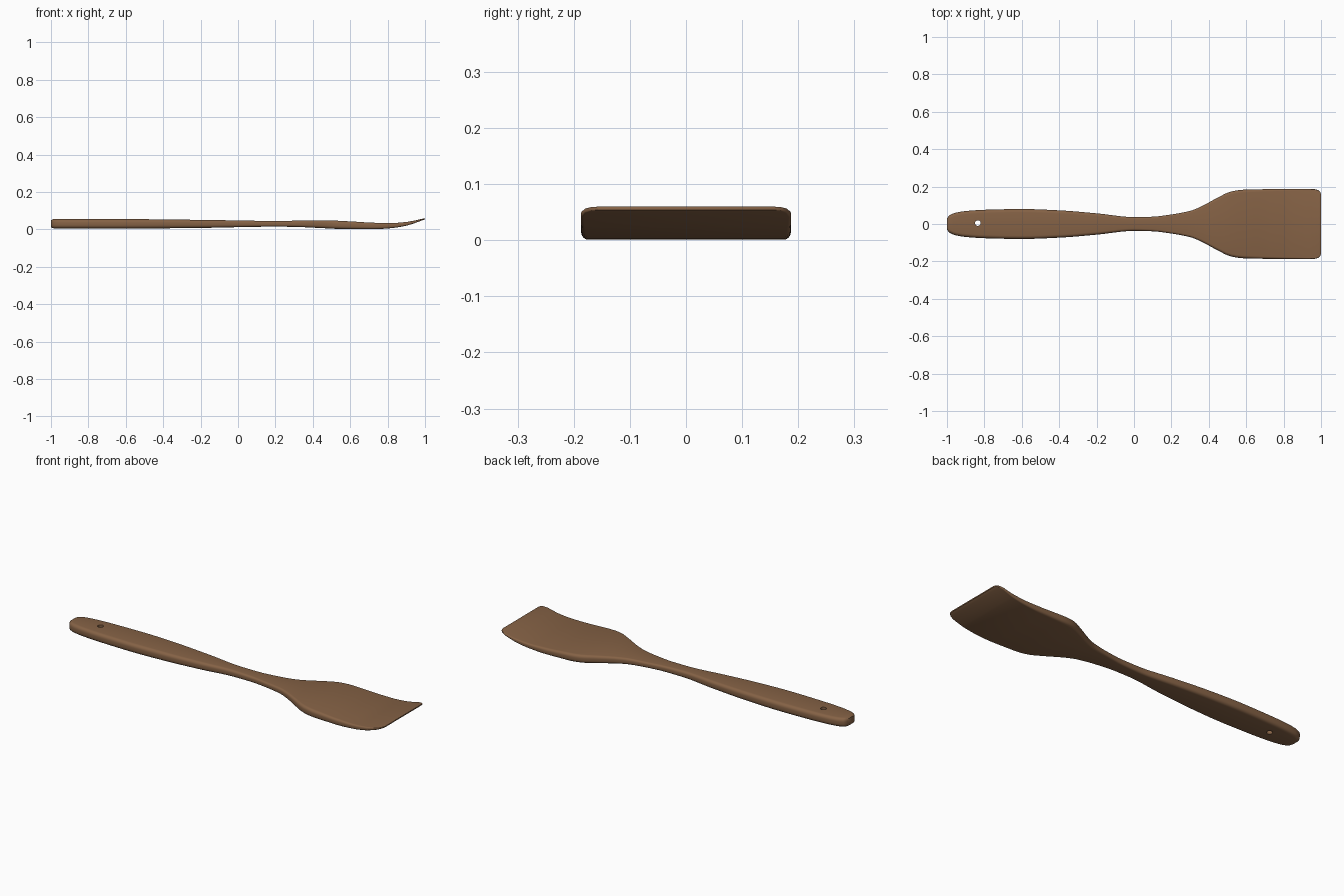
import bpy, bmesh, math

if "Cube" in bpy.data.objects:
    bpy.data.objects.remove(bpy.data.objects["Cube"])

# Outline half-widths along the length (x, half width)
WIDTH = [(-1, .03), (-.99, .044), (-.965, .057), (-.92, .067), (-.8, .076), (-.6, .08),
         (-.4, .073), (-.2, .057), (0, .037), (.1, .039), (.2, .051), (.3, .07), (.36, .094),
         (.44, .137), (.52, .174), (.58, .183), (.8, .187), (.965, .187), (.985, .181),
         (.996, .171), (1, .158)]
# Side profile (x, underside z, top z)
SIDE = [(-1, .012, .05), (-.985, .006, .055), (-.6, .005, .055), (-.2, .008, .051),
        (0, .012, .048), (.2, .015, .045), (.32, .013, .047), (.45, .007, .049),
        (.6, .001, .043), (.72, .001, .036), (.82, .007, .034), (.9, .02, .04), (1, .054, .06)]


def sample(table, x, col):
    """Smooth monotone-ish cubic interpolation of a table column."""
    n = len(table)
    i = 0
    while i < n - 2 and x > table[i + 1][0]:
        i += 1

    def slope(k):
        if k in (0, n - 1):
            a, b = (0, 1) if k == 0 else (n - 2, n - 1)
            return (table[b][col] - table[a][col]) / (table[b][0] - table[a][0])
        s0 = (table[k][col] - table[k-1][col]) / (table[k][0] - table[k-1][0])
        s1 = (table[k+1][col] - table[k][col]) / (table[k+1][0] - table[k][0])
        return 0 if s0 * s1 <= 0 else 2 * s0 * s1 / (s0 + s1)

    h = table[i + 1][0] - table[i][0]
    t = (x - table[i][0]) / h
    return ((2*t**3 - 3*t*t + 1) * table[i][col] + (t**3 - 2*t*t + t) * h * slope(i)
            + (3*t*t - 2*t**3) * table[i+1][col] + (t**3 - t*t) * h * slope(i + 1))


def section(x):
    """Rounded-rectangle cross-section at x."""
    w, lo, hi = sample(WIDTH, x, 1), sample(SIDE, x, 1), sample(SIDE, x, 2)
    r = (hi - lo) * .36
    pts = []
    for k, (sy, sz) in enumerate([(1, 1), (-1, 1), (-1, -1), (1, -1)]):
        cy = sy * (w - r)
        cz = hi - r if sz > 0 else lo + r
        for j in range(5):
            a = math.pi / 2 * (k + j / 4)
            pts.append((x, cy + r * math.cos(a), cz + r * math.sin(a)))
    return pts


wood = bpy.data.materials.new("warm brown wood")
wood.diffuse_color = (.235, .122, .06, 1)
wood.use_nodes = True
wood.node_tree.nodes["Principled BSDF"].inputs["Base Color"].default_value = wood.diffuse_color

# Handle and blade as one lofted piece
xs = sorted(set([p[0] for p in WIDTH] + [p[0] for p in SIDE]
                + [round(-.95 + .03 * i, 3) for i in range(64)]))
bm = bmesh.new()
rings = [[bm.verts.new(p) for p in section(x)] for x in xs]
for a, b in zip(rings, rings[1:]):
    for j in range(len(a)):
        k = (j + 1) % len(a)
        bm.faces.new((a[j], a[k], b[k], b[j]))
bm.faces.new(rings[0])
bm.faces.new(rings[-1])
bmesh.ops.recalc_face_normals(bm, faces=bm.faces)
mesh = bpy.data.meshes.new("spatula")
bm.to_mesh(mesh)
bm.free()
spatula = bpy.data.objects.new("spatula", mesh)
bpy.context.collection.objects.link(spatula)
mesh.materials.append(wood)

# Small hanging hole near the handle end
bpy.ops.mesh.primitive_cylinder_add(vertices=20, radius=.015, depth=.2, location=(-.835, .005, .03))
cutter = bpy.context.object
cutter.name = "hanging_hole_cutter"
cutter.data.materials.append(wood)
cutter.hide_render = True
cutter.display_type = 'WIRE'
hole = spatula.modifiers.new("hanging hole", 'BOOLEAN')
hole.operation = 'DIFFERENCE'
hole.solver = 'EXACT'
hole.object = cutter
bpy.ops.object.select_all(action='DESELECT')
spatula.select_set(True)
bpy.context.view_layer.objects.active = spatula
bpy.ops.object.modifier_apply(modifier=hole.name)
bpy.data.objects.remove(cutter)
bpy.ops.object.shade_smooth_by_angle(angle=math.radians(40))
